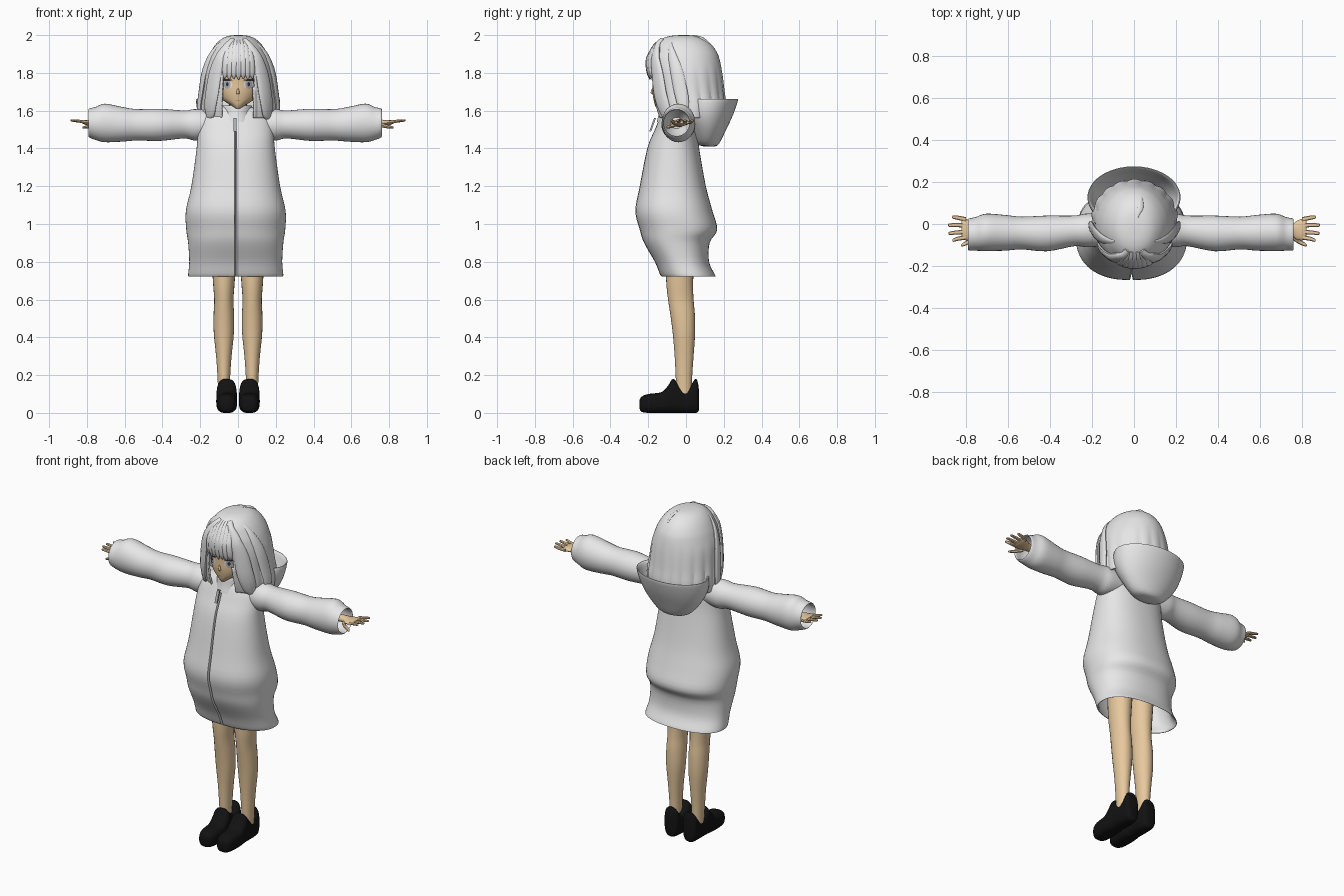
import bpy, bmesh, math
from mathutils import Vector

if "Cube" in bpy.data.objects:
    bpy.data.objects.remove(bpy.data.objects["Cube"])


def material(name, rgb):
    m = bpy.data.materials.new(name)
    m.use_nodes = True
    m.diffuse_color = (*rgb, 1)
    m.node_tree.nodes["Principled BSDF"].inputs["Base Color"].default_value = (*rgb, 1)
    return m


WHITE = material("soft white", (0.8, 0.8, 0.8))
SKIN = material("warm skin", (0.8, 0.58, 0.34))
BLACK = material("shoe black", (0.006, 0.006, 0.006))
GREY = material("eye grey", (0.42, 0.43, 0.46))
DARK = material("lash dark", (0.03, 0.03, 0.035))
LIP = material("lip brown", (0.45, 0.22, 0.13))


def finish(name, bm, mat, angle=40):
    bmesh.ops.recalc_face_normals(bm, faces=bm.faces)
    me = bpy.data.meshes.new(name)
    bm.to_mesh(me)
    bm.free()
    ob = bpy.data.objects.new(name, me)
    bpy.context.collection.objects.link(ob)
    me.materials.append(mat)
    bpy.ops.object.select_all(action='DESELECT')
    ob.select_set(True)
    bpy.context.view_layer.objects.active = ob
    bpy.ops.object.shade_smooth_by_angle(angle=math.radians(angle))
    return ob


def smooth_rows(rows, steps=4):
    """Resample rows of numbers with a Catmull-Rom curve."""
    rows = [Vector(r) for r in rows]
    out = []
    for i in range(len(rows) - 1):
        b, c = rows[i], rows[i + 1]
        a, d = rows[max(i - 1, 0)], rows[min(i + 2, len(rows) - 1)]
        for k in range(steps):
            t = k / steps
            out.append(0.5 * (2 * b + (c - a) * t + (2 * a - 5 * b + 4 * c - d) * t * t
                              + (3 * b - a - 3 * c + d) * t ** 3))
    return out + [rows[-1]]


def skin_rings(bm, rings, caps):
    loops = [[bm.verts.new(p) for p in ring] for ring in rings]
    n = len(loops[0])
    for a, b in zip(loops, loops[1:]):
        for i in range(n):
            bm.faces.new((a[i], a[(i + 1) % n], b[(i + 1) % n], b[i]))
    for flag, loop in zip(caps, (loops[0], loops[-1])):
        if flag:
            bm.faces.new(loop)


def oval(theta, power):
    c, s = math.cos(theta), math.sin(theta)
    return (math.copysign(abs(c) ** (2 / power), c), math.copysign(abs(s) ** (2 / power), s))


def loft(rows, axis='z', n=32, steps=4, power=2, scale=None, slit=False, caps=(True, True)):
    """Oval rings (t, centre u, centre v, radius u, radius v) along an axis."""
    bm = bmesh.new()
    angles = [-math.pi / 2 + 2 * math.pi * i / n for i in range(n)]
    if slit:
        angles[1], angles[-1] = angles[0] + 0.015, angles[0] - 0.015
    rings = []
    for t, cu, cv, ru, rv in smooth_rows(rows, steps):
        ring = []
        for a in angles:
            k = scale(a, t) if scale else 1
            c, s = oval(a, power)
            u, v = cu + ru * c * k, cv + rv * s * k
            ring.append({'x': (t, u, v), 'y': (u, t, v), 'z': (u, v, t)}[axis])
        rings.append(ring)
    skin_rings(bm, rings, caps)
    return bm


def front_back(cx, rows):
    """Rows of (z, half width, front y, back y) to oval rows."""
    return [(z, cx, (f + b) / 2, w, (b - f) / 2) for z, w, f, b in rows]


def row_at(rows, z):
    dense = sorted(smooth_rows(rows), key=lambda r: r[0])
    for a, b in zip(dense, dense[1:]):
        if a[0] <= z <= b[0]:
            return a.lerp(b, (z - a[0]) / max(b[0] - a[0], 1e-6))
    return dense[0] if z < dense[0][0] else dense[-1]


# Coat body: open hem with an inner wall, and a slit down the front
coat = front_back(-0.012, [
    (1.0, .2, -.18, .08), (.8, .235, -.15, .105), (.735, .243, -.125, .145),
    (.728, .252, -.135, .155), (.8, .246, -.165, .122), (.9, .252, -.222, .125),
    (.97, .262, -.245, .165), (1.07, .264, -.268, .14), (1.2, .235, -.245, .105),
    (1.4, .207, -.205, .07), (1.5, .2, -.165, .06), (1.56, .185, -.14, .055),
    (1.6, .14, -.12, .05), (1.625, .07, -.1, .03)])
is_front = lambda a: abs(a + math.pi / 2) < 0.001
finish("coat_body", loft(coat, n=64, power=2.3, slit=True,
                         scale=lambda a, t: .84 if is_front(a) and t < 1.58 else 1), WHITE)

# Standing collar and zip pull
collar = front_back(-0.005, [(1.54, .095, -.155, .06), (1.58, .085, -.145, .06), (1.625, .078, -.138, .055),
                             (1.62, .068, -.128, .045), (1.57, .065, -.12, .04)])
finish("collar", loft(collar, n=40), WHITE)
bm = bmesh.new()
bmesh.ops.create_cube(bm, size=1)
for v in bm.verts:
    v.co = Vector((v.co.x * .016 - .015, v.co.y * .01 - .177 - v.co.z * -.025, v.co.z * .07 + 1.525))
finish("zip_pull", bm, GREY)

# Hood hanging open behind the head
hood = front_back(0, [
    (1.41, .03, .1, .15), (1.425, .1, .06, .175), (1.5, .17, .02, .213), (1.58, .21, -.02, .25),
    (1.655, .222, -.02, .275), (1.65, .21, 0, .262), (1.58, .19, 0, .235), (1.5, .15, .03, .19)])
finish("hood", loft(hood, n=48), WHITE)

# Sleeves, hands, legs and shoes, mirrored left and right
sleeve = [(.06, -.03, 1.53, .07, .06), (.2, -.03, 1.525, .08, .083), (.27, -.033, 1.527, .073, .074),
          (.4, -.045, 1.525, .085, .085), (.52, -.043, 1.525, .078, .083), (.6, -.042, 1.528, .085, .092),
          (.69, -.04, 1.535, .089, .102), (.74, -.047, 1.532, .08, .087), (.772, -.05, 1.535, .076, .077),
          (.768, -.05, 1.535, .068, .069), (.7, -.05, 1.535, .07, .072), (.62, -.05, 1.535, .03, .03)]
palm = [(.6, -.035, 1.535, .025, .022), (.74, -.03, 1.535, .026, .02), (.775, -.03, 1.535, .045, .015),
        (.81, -.025, 1.538, .052, .012), (.822, -.025, 1.538, .046, .007)]
fingers = [(.03, .868), (-.005, .886), (-.04, .884), (-.07, .866)]
leg = front_back(.075, [
    (.1, .03, -.05, .03), (.2, .034, -.055, .033), (.3, .041, -.06, .04), (.42, .053, -.07, .048),
    (.52, .054, -.083, .047), (.6, .051, -.095, .04), (.7, .058, -.105, .038), (.9, .07, -.11, .05)])
shoe = [(-.245, .06, .045, .02, .025), (-.235, .06, .046, .038, .04), (-.2, .06, .05, .051, .05),
        (-.13, .06, .055, .055, .055), (-.095, .06, .072, .055, .072), (-.068, .06, .09, .053, .09),
        (-.03, .06, .072, .05, .072), (.01, .06, .065, .048, .065), (.05, .062, .09, .045, .09),
        (.064, .062, .08, .036, .074), (.07, .062, .06, .02, .04)]

for s, side in ((1, "left"), (-1, "right")):
    along = lambda rows, off=0: [(s * r[0] + off, *r[1:]) for r in rows]
    across = lambda rows: [(r[0], s * r[1], *r[2:]) for r in rows]
    finish(side + "_sleeve", loft(along(sleeve, -.015), 'x', 32), WHITE)
    finish(side + "_palm", loft(along(palm), 'x', 16), SKIN)
    for i, (y, tip) in enumerate(fingers):
        rows = [(.8, y * .85 - .004, 1.538, .011, .009), (.84, y, 1.544, .01, .008),
                (tip - .006, y * 1.1, 1.548, .008, .006), (tip, y * 1.1, 1.548, .003, .003)]
        finish(f"{side}_finger_{i + 1}", loft(along(rows), 'x', 8, 3), SKIN)
    thumb = [(.755, -.06, 1.525, .014, .012), (.785, -.083, 1.517, .012, .01),
             (.815, -.098, 1.512, .009, .007), (.824, -.101, 1.511, .003, .003)]
    finish(side + "_thumb", loft(along(thumb), 'x', 8, 3), SKIN)
    finish(side + "_leg", loft(across(leg), n=24), SKIN)
    finish(side + "_shoe", loft(across(shoe), 'y', 28, power=2.8), BLACK)

# Head and neck
head = front_back(0, [
    (1.612, .012, -.155, -.12), (1.63, .04, -.165, -.06), (1.66, .085, -.172, .0), (1.7, .112, -.178, .06),
    (1.75, .128, -.178, .1), (1.82, .138, -.18, .12), (1.9, .12, -.155, .11), (1.95, .07, -.1, .07)])
finish("head", loft(head, n=48), SKIN, 80)
finish("neck", loft([(1.52, 0, -.03, .05, .05), (1.68, 0, -.03, .045, .045)], n=20), SKIN)


def face_plate(name, cx, cz, rx, rz, mat, lift):
    """Thin oval patch that follows the curve of the face."""
    def on_face(x, z):
        _, _, cv, ru, rv = row_at(head, z)
        return (x, cv - rv * math.sqrt(max(1 - (x / ru) ** 2, 0)) - lift, z)
    bm = bmesh.new()
    rings = []
    for k in (1, .7, .4, .1):
        angles = [2 * math.pi * i / 20 for i in range(20)]
        rings.append([on_face(cx + rx * k * math.cos(a), cz + rz * k * math.sin(a)) for a in angles])
    skin_rings(bm, rings, (False, True))
    finish(name, bm, mat)


for s, side in ((1, "left"), (-1, "right")):
    face_plate(side + "_eye_white", s * .06, 1.738, .03, .022, WHITE, .002)
    face_plate(side + "_iris", s * .057, 1.738, .018, .023, GREY, .004)
    face_plate(side + "_pupil", s * .057, 1.74, .007, .011, DARK, .005)
    face_plate(side + "_lash", s * .063, 1.762, .034, .005, DARK, .006)
face_plate("mouth", 0, 1.653, .014, .002, LIP, .002)
finish("nose", loft([(1.688, 0, -.176, .006, .006), (1.697, 0, -.177, .008, .01),
                     (1.725, 0, -.173, .003, .004)], n=12), SKIN, 80)

# Hair cap: ribbed towards the tips, open in front of the face
cap = front_back(.003, [
    (2.0, .015, -.03, .01), (1.995, .055, -.085, .055), (1.98, .09, -.13, .095), (1.95, .122, -.165, .135),
    (1.91, .148, -.185, .163), (1.87, .166, -.2, .178), (1.8, .187, -.2, .192), (1.7, .199, -.19, .205),
    (1.62, .208, -.175, .215), (1.56, .204, -.155, .2)])


def ribs(a, t):
    depth = max(0, min(1, (1.86 - t) / .2)) * .035
    return 1 - depth * (1 - abs(math.sin(a * 9)))


bm = loft(cap, n=108, scale=ribs, caps=(True, False))
gap = [f for f in bm.faces if f.calc_center_median().z < 1.9 and f.calc_center_median().y < 0
       and abs(f.calc_center_median().x) < .085]
bmesh.ops.delete(bm, geom=gap, context='FACES')
hair = finish("hair_cap", bm, WHITE, 25)
shell = hair.modifiers.new("thickness", 'SOLIDIFY')
shell.thickness = .01


def hair_strand(name, path, thick=.012):
    """Flattened lock along (angle from front, z, lift, half width) points on the cap."""
    pts = []
    for ang, z, lift, w in smooth_rows(path, 5):
        _, cu, cv, ru, rv = row_at(cap, z)
        a = math.radians(ang)
        pts.append((Vector((cu + (ru + lift) * math.sin(a), cv - (rv + lift) * math.cos(a), z)), w,
                    Vector((math.sin(a), -math.cos(a), 0))))
    rings = []
    for i, (p, w, out) in enumerate(pts):
        tangent = (pts[min(i + 1, len(pts) - 1)][0] - pts[max(i - 1, 0)][0]).normalized()
        side = tangent.cross(out).normalized()
        normal = side.cross(tangent)
        k = min(1, w / .02)
        rings.append([p + side * w * math.cos(t) + normal * thick * k * math.sin(t)
                      for t in (2 * math.pi * j / 12 for j in range(12))])
    bm = bmesh.new()
    skin_rings(bm, rings, (True, True))
    finish(name, bm, WHITE)


# Fringe across the forehead
for i in range(-3, 4):
    a = i * 7.5
    hair_strand(f"fringe_{i + 4}", [(a * 1.2, 1.975, -.004, .01), (a * 1.1, 1.93, .0, .017),
                                    (a, 1.86, .004, .019), (a, 1.8, .0, .016),
                                    (a * 1.05, 1.762 + .006 * (i % 2), -.006, .002)], .01)

# Long locks framing the face, then thinner ones behind them
for s, side in ((1, "left"), (-1, "right")):
    hair_strand(side + "_front_lock", [(s * 20, 1.975, -.006, .015), (s * 34, 1.9, .0, .03), (s * 41, 1.8, .0, .042),
                                       (s * 44, 1.68, .004, .046), (s * 47, 1.59, .0, .036),
                                       (s * 50, 1.555, -.004, .01)], .016)
    hair_strand(side + "_side_lock", [(s * 60, 1.96, -.006, .01), (s * 74, 1.85, -.002, .03), (s * 80, 1.7, .002, .036),
                                      (s * 80, 1.6, .002, .026), (s * 80, 1.565, .0, .006)], .012)

# Small tuft on the crown
hair_strand("crown_tuft", [(160, 1.999, .01, .004), (160, 1.985, .004, .014), (165, 1.95, .0, .003)], .006)
